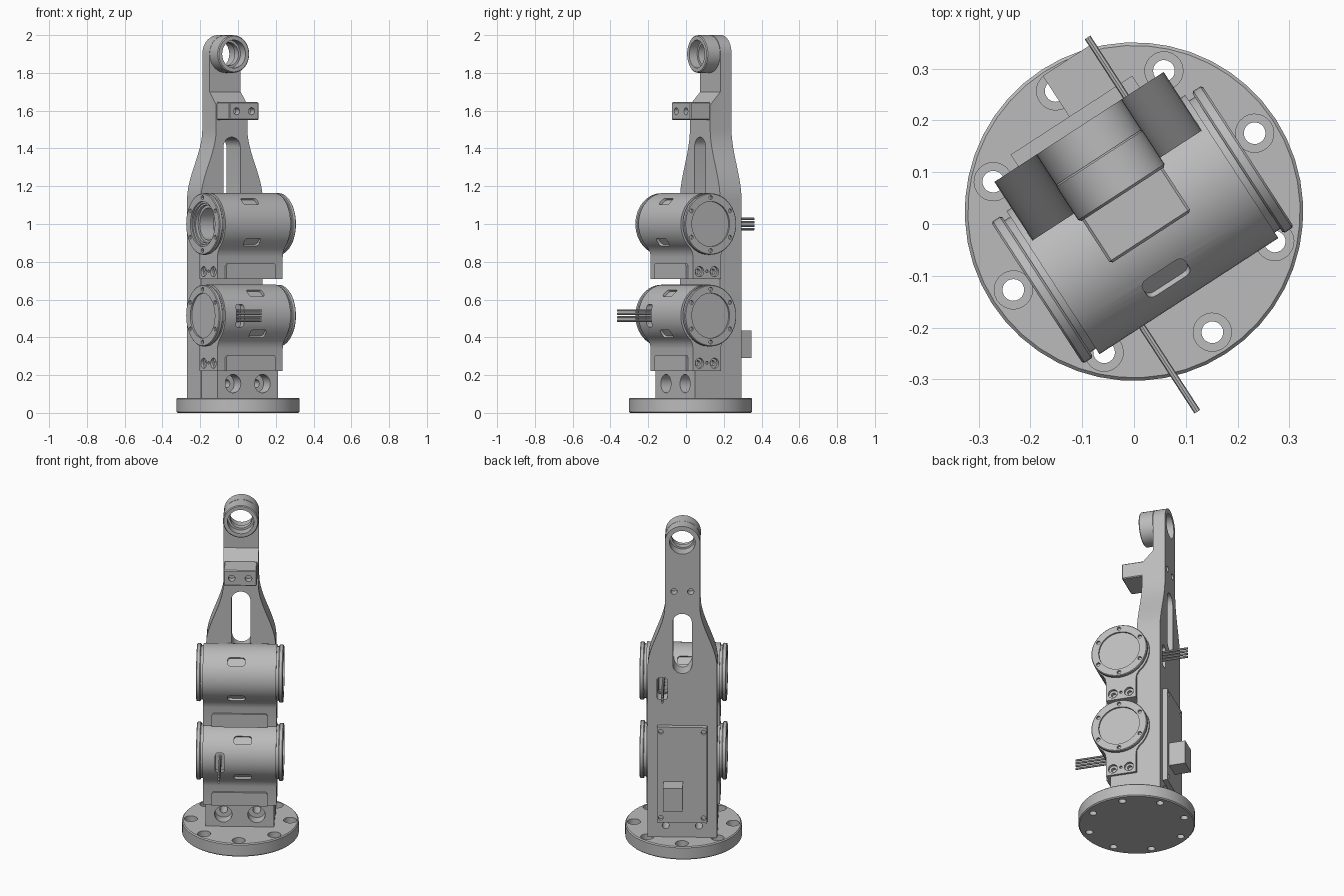
import bpy, bmesh, math
from mathutils import Matrix, Vector

cube = bpy.data.objects.get("Cube")
if cube:
    bpy.data.objects.remove(cube, do_unlink=True)

grey = bpy.data.materials.new("machined_grey")
grey.use_nodes = True
colour = (0.5, 0.5, 0.5, 1)
grey.diffuse_color = colour
grey.node_tree.nodes["Principled BSDF"].inputs["Base Color"].default_value = colour

parts = []
ALONG_X, ALONG_Y, ALONG_Z = 0, 1, 2


def circle(cx, cy, r, n=32):
    return [(cx + r * math.cos(2 * math.pi * i / n), cy + r * math.sin(2 * math.pi * i / n)) for i in range(n)]


def rect(x0, x1, y0, y1):
    return [(x0, y0), (x1, y0), (x1, y1), (x0, y1)]


def rounded(cx, cy, w, h, r, n=8):
    pts = []
    for k, (sx, sy) in enumerate([(1, 1), (-1, 1), (-1, -1), (1, -1)]):
        for i in range(n + 1):
            a = (k + i / n) * math.pi / 2
            pts.append((cx + sx * (w / 2 - r) + r * math.cos(a), cy + sy * (h / 2 - r) + r * math.sin(a)))
    return pts


def prism(name, axis, outline, a, b, matrix=None, keep=True):
    """Extrude a flat outline along an axis from a to b."""
    bm = bmesh.new()
    ends = []
    for d in (a, b):
        ring = []
        for p, q in outline:
            co = [p, q]
            co.insert(axis, d)
            ring.append(bm.verts.new(co))
        bm.faces.new(ring)
        ends.append(ring)
    n = len(outline)
    for i in range(n):
        j = (i + 1) % n
        bm.faces.new((ends[0][i], ends[0][j], ends[1][j], ends[1][i]))
    bmesh.ops.remove_doubles(bm, verts=bm.verts, dist=0.00001)
    bmesh.ops.recalc_face_normals(bm, faces=bm.faces)
    if matrix is not None:
        bm.transform(matrix)
    mesh = bpy.data.meshes.new(name)
    bm.to_mesh(mesh)
    bm.free()
    mesh.materials.append(grey)
    obj = bpy.data.objects.new(name, mesh)
    bpy.context.collection.objects.link(obj)
    if keep:
        parts.append(obj)
    return obj


def cut(target, axis, outline, a, b, matrix=None):
    """Subtract an extruded outline from a part."""
    cutter = prism("cutter", axis, outline, a, b, matrix, keep=False)
    cutter.hide_render = True
    mod = target.modifiers.new("cut", 'BOOLEAN')
    mod.operation, mod.solver, mod.object = 'DIFFERENCE', 'EXACT', cutter
    bpy.context.view_layer.objects.active = target
    bpy.ops.object.modifier_apply(modifier=mod.name)
    bpy.data.objects.remove(cutter, do_unlink=True)


def bevel(obj, width):
    mod = obj.modifiers.new("bevel", 'BEVEL')
    mod.width, mod.segments, mod.angle_limit = width, 1, math.radians(50)
    bpy.context.view_layer.objects.active = obj
    bpy.ops.object.modifier_apply(modifier=mod.name)


# Base disc with counterbored bolt holes
base = prism("base_disc", ALONG_Z, circle(0, 0, 0.327, 48), 0, 0.08)
bevel(base, 0.006)
for i in range(8):
    a = i * math.pi / 4
    x, y = 0.278 * math.cos(a), 0.278 * math.sin(a)
    cut(base, ALONG_Z, circle(x, y, 0.021, 20), -0.1, 0.2)
    cut(base, ALONG_Z, circle(x, y, 0.037, 24), 0.045, 0.2)

# Pedestal with two large counterbores
pedestal = prism("pedestal", ALONG_X, rect(-0.095, 0.07, 0.078, 0.225), -0.192, 0.192)
for x in (-0.093, 0.093):
    cut(pedestal, ALONG_Y, circle(x, 0.155, 0.049), -0.2, -0.03)
    cut(pedestal, ALONG_Y, circle(x, 0.155, 0.022, 20), -0.1, 0.2)

# Tall back plate, flared below and rounded at the tip
WIDE, NARROW, EYE_Z = 0.195, 0.0985, 1.9
right_edge = [(WIDE, 0.078)]
for i in range(13):
    t = i / 12
    s = t * t * (3 - 2 * t)
    right_edge.append((WIDE + (NARROW - WIDE) * s, 1.13 + 0.37 * t))
tip = [(NARROW * math.cos(i * math.pi / 24), EYE_Z + 0.1 * math.sin(i * math.pi / 24)) for i in range(25)]
outline = right_edge + tip + [(-x, z) for x, z in reversed(right_edge)]
plate = prism("back_plate", ALONG_Y, outline, 0.06, 0.195)
thinning = [(-0.1, 1.63), (0.06, 1.63), (0.125, 1.70), (0.125, 2.2), (-0.1, 2.2)]
cut(plate, ALONG_X, thinning, -0.3, 0.3)
cut(plate, ALONG_Y, rounded(0, 1.275, 0.107, 0.37, 0.0534), 0, 0.3)
cut(plate, ALONG_Y, rounded(0.113, 0.995, 0.058, 0.135, 0.015), 0, 0.3)
cut(plate, ALONG_Y, circle(0, EYE_Z, 0.072), 0, 0.3)
for x in (-0.047, 0.047):
    cut(plate, ALONG_Y, circle(x, 1.597, 0.018, 16), 0.15, 0.3)
for x in (-0.093, 0.093):
    cut(plate, ALONG_Y, circle(x, 0.15, 0.02, 16), 0, 0.3)

# Bearing eye at the tip
eye = prism("eye_ring", ALONG_Y, circle(0, EYE_Z, 0.0995, 48), 0.04, 0.127)
bevel(eye, 0.005)
cut(eye, ALONG_Y, circle(0, EYE_Z, 0.074), 0, 0.09)
cut(eye, ALONG_Y, circle(0, EYE_Z, 0.062), 0, 0.3)

# Front bracket
bracket = prism("front_bracket", ALONG_X, rect(-0.06, 0.066, 1.55, 1.645), -0.093, 0.093)
bevel(bracket, 0.005)
for x in (-0.047, 0.047):
    cut(bracket, ALONG_Y, circle(x, 1.597, 0.019, 16), -0.1, -0.02)

# Circuit board and connector on the back
board = prism("rear_board", ALONG_Y, rect(-0.14, 0.14, 0.18, 0.77), 0.19, 0.222)
for x in (-0.12, 0.12):
    for z in (0.21, 0.74):
        cut(board, ALONG_Y, circle(x, z, 0.014, 16), 0.205, 0.3)
prism("rear_connector", ALONG_Y, rect(-0.005, 0.105, 0.29, 0.435), 0.215, 0.316)


def motor(label, z, turn, hollow):
    place = Matrix.Translation((0, -0.03, z)) @ Matrix.Rotation(turn, 4, 'Z')
    first = len(parts)
    # Round body running down into a foot
    R, F, LOW = 0.165, 0.0875, -0.292
    arc = [math.radians(-50 + 280 * i / 48) for i in range(49)]
    shape = [(R * math.cos(a), R * math.sin(a)) for a in arc]
    shape += [(-0.092, -0.15), (-F, -0.175), (-F, LOW), (F, LOW), (F, -0.175), (0.092, -0.15)]
    body = prism(label + "_body", ALONG_X, shape, -0.206, 0.206)
    # Ventilation windows on both faces
    for half in (0, math.pi):
        for tilt in (47, -36):
            m = Matrix.Rotation(math.radians(-tilt if not half else tilt), 4, 'X')
            if half:
                window = rounded(-0.018, 0, 0.098, 0.05, 0.015, 4)
                cut(body, ALONG_Y, window, 0.15, 0.25, m)
            else:
                window = rounded(-0.018, 0, 0.098, 0.05, 0.015, 4)
                cut(body, ALONG_Y, window, -0.25, -0.15, m)
    # Cable exit and ribbon of wires
    cut(body, ALONG_Y, rounded(0.11, 0, 0.05, 0.12, 0.015, 4), 0.125, 0.3)
    for i in range(4):
        prism(label + "_wire", ALONG_Y, circle(0.108, 0.018 * (i - 1.5), 0.0065, 8), 0.1, 0.361)
    # Raised foot panels
    panel = [(-0.157, LOW), (0.157, LOW), (0.157, -0.222), (0.147, -0.21), (-0.147, -0.21), (-0.157, -0.222)]
    for s in (-1, 1):
        prism(label + "_foot_panel", ALONG_Y, panel, s * 0.08, s * 0.099)
    for s in (-1, 1):
        # Foot screws in the sides
        for y in (-0.047, 0.047):
            cut(body, ALONG_X, circle(y, -0.252, 0.027, 20), s * 0.19, s * 0.3)
            cut(body, ALONG_X, circle(y, -0.252, 0.014, 16), s * 0.17, s * 0.3)
        cut(body, ALONG_X, circle(0, -0.25, 0.008, 12), s * 0.195, s * 0.3)
        # End cap flanges
        neck = prism(label + "_cap_neck", ALONG_X, circle(0, 0, 0.152, 48), s * 0.2, s * 0.222)
        cap = prism(label + "_end_cap", ALONG_X, circle(0, 0, 0.163, 48), s * 0.219, s * 0.243)
        bevel(cap, 0.004)
        cut(cap, ALONG_X, circle(0, 0, 0.119, 48), s * 0.233, s * 0.3)
        for i in range(6):
            a = math.radians(30 + 60 * i)
            cut(cap, ALONG_X, circle(0.14 * math.cos(a), 0.14 * math.sin(a), 0.011, 12), s * 0.23, s * 0.3)
        if hollow and s < 0:
            cut(cap, ALONG_X, circle(0, 0, 0.11, 40), -0.3, -0.1)
            cut(neck, ALONG_X, circle(0, 0, 0.1, 40), -0.3, -0.1)
            cut(body, ALONG_X, circle(0, 0, 0.085, 40), -0.3, -0.12)
    for obj in parts[first:]:
        obj.data.transform(place)


motor("upper_motor", 1.0, 0, True)
motor("lower_motor", 0.515, math.pi, False)

# Turn the whole assembly and shade it
turn_all = Matrix.Translation((0, 0.024, 0)) @ Matrix.Rotation(math.radians(33), 4, 'Z')
bpy.ops.object.select_all(action='DESELECT')
for obj in parts:
    obj.data.transform(turn_all)
    obj.select_set(True)
bpy.context.view_layer.objects.active = parts[0]
bpy.ops.object.shade_smooth_by_angle(angle=math.radians(30))
